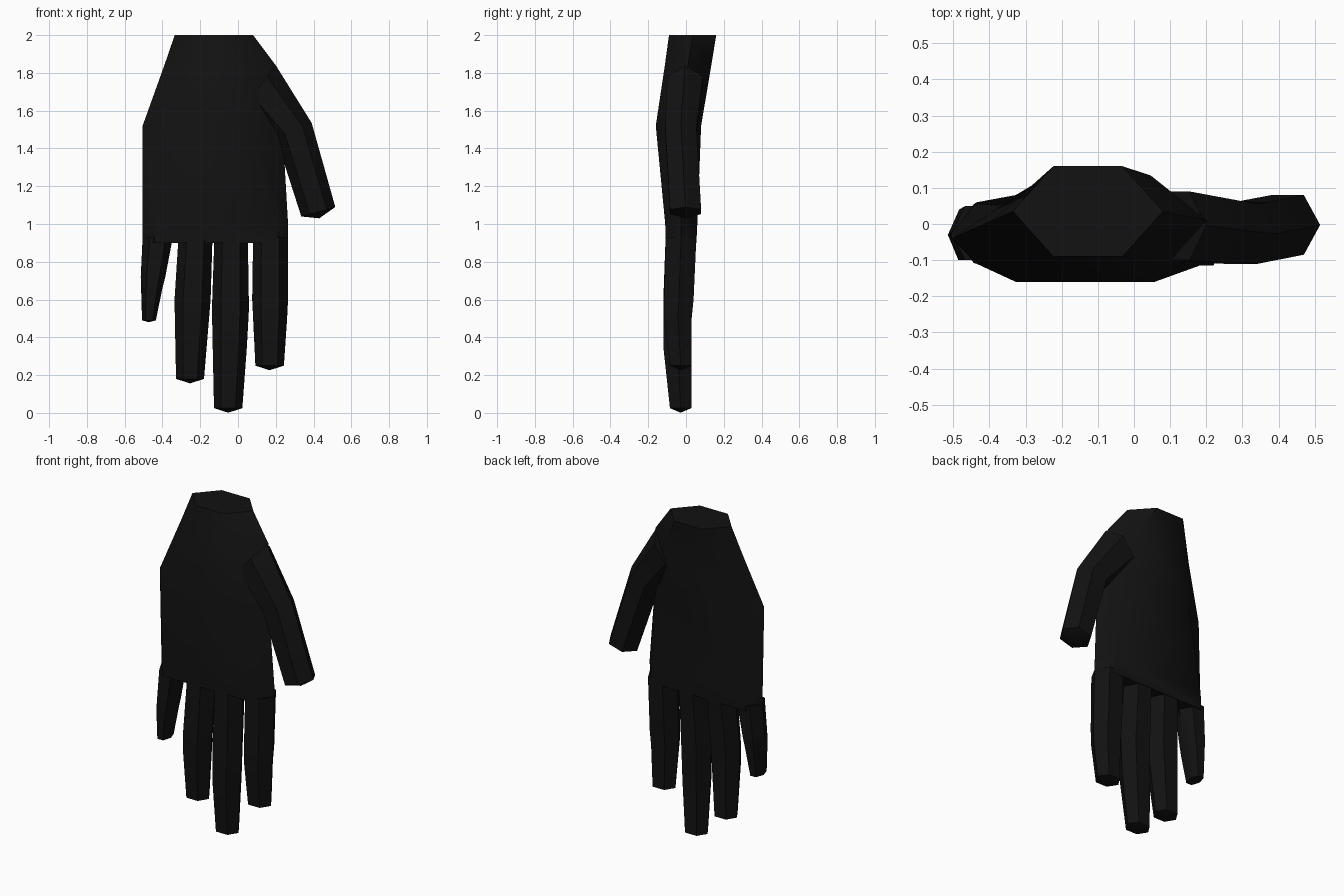
import bpy, bmesh
from mathutils import Vector

if "Cube" in bpy.data.objects:
    bpy.data.objects.remove(bpy.data.objects["Cube"])

black = bpy.data.materials.new("black_skin")
black.diffuse_color = (0.006, 0.006, 0.006, 1)
black.use_nodes = True
black.node_tree.nodes["Principled BSDF"].inputs["Base Color"].default_value = black.diffuse_color


def ring(bm, xl, zl, xr, zr, y0, y1, f):
    """Six-sided section between a left and a right point; f sets the flat width."""
    pts = []
    for t, y in ((0, (y0 + y1) / 2), (f, y0), (1 - f, y0),
                 (1, (y0 + y1) / 2), (1 - f, y1), (f, y1)):
        pts.append(bm.verts.new((xl + (xr - xl) * t, y, zl + (zr - zl) * t)))
    return pts


def loft(name, sections, tip=None):
    bm = bmesh.new()
    rings = [ring(bm, *s) for s in sections]
    for a, b in zip(rings, rings[1:]):
        for i in range(6):
            j = (i + 1) % 6
            bm.faces.new((a[i], a[j], b[j], b[i]))
    bm.faces.new(rings[0])
    if tip:
        apex = bm.verts.new(tip)
        for i in range(6):
            bm.faces.new((rings[-1][i], rings[-1][(i + 1) % 6], apex))
    else:
        bm.faces.new(rings[-1])
    bmesh.ops.recalc_face_normals(bm, faces=bm.faces)
    mesh = bpy.data.meshes.new(name)
    bm.to_mesh(mesh)
    bm.free()
    obj = bpy.data.objects.new(name, mesh)
    bpy.context.collection.objects.link(obj)
    mesh.materials.append(black)
    bpy.ops.object.select_all(action='DESELECT')
    obj.select_set(True)
    bpy.context.view_layer.objects.active = obj
    bpy.ops.object.shade_smooth_by_angle(angle=0.8)
    return obj


def level(z, x0, x1, y0, y1, f):
    return (x0, z, x1, z, y0, y1, f)


# Palm from wrist down to the knuckles
loft("palm", [
    level(2.00, -0.335, 0.08, -0.09, 0.16, 0.27),
    level(1.84, -0.39, 0.20, -0.112, 0.134, 0.26),
    level(1.52, -0.505, 0.235, -0.16, 0.08, 0.24),
    level(1.00, -0.505, 0.265, -0.11, 0.06, 0.09),
    level(0.90, -0.505, 0.265, -0.108, 0.055, 0.08),
])

# Thumb, sections tilted across its axis
loft("thumb", [
    (0.03, 1.62, 0.20, 1.84, -0.10, 0.09, 0.27),
    (0.20, 1.46, 0.39, 1.535, -0.11, 0.055, 0.25),
    (0.335, 1.04, 0.515, 1.09, -0.085, 0.08, 0.25),
], tip=(0.43, 0, 1.03))

# Fingers: (z, left, right, front, back) at root, middle, last joint, end
fingers = {
    "index_finger": [(0.93, 0.08, 0.265, -0.108, 0.055), (0.60, 0.075, 0.265, -0.115, 0.04),
                     (0.50, 0.08, 0.26, -0.115, 0.03), (0.25, 0.092, 0.243, -0.085, 0.03)],
    "middle_finger": [(0.93, -0.125, 0.052, -0.108, 0.055), (0.55, -0.138, 0.058, -0.12, 0.03),
                      (0.35, -0.134, 0.047, -0.12, 0.03), (0.025, -0.127, 0.023, -0.085, 0.028)],
    "ring_finger": [(0.93, -0.315, -0.135, -0.108, 0.055), (0.60, -0.336, -0.145, -0.12, 0.03),
                    (0.48, -0.334, -0.155, -0.12, 0.03), (0.18, -0.328, -0.18, -0.085, 0.03)],
    "little_finger": [(0.93, -0.505, -0.345, -0.10, 0.05), (0.72, -0.515, -0.385, -0.10, 0.04),
                      (0.66, -0.513, -0.40, -0.10, 0.035), (0.49, -0.508, -0.435, -0.085, 0.02)],
}
for name, rows in fingers.items():
    z, x0, x1, y0, y1 = rows[-1]
    drop = 0.01 if name == "little_finger" else 0.024
    loft(name, [level(*r, 0.24) for r in rows],
         tip=((x0 + x1) / 2, (y0 + y1) / 2, z - drop))
